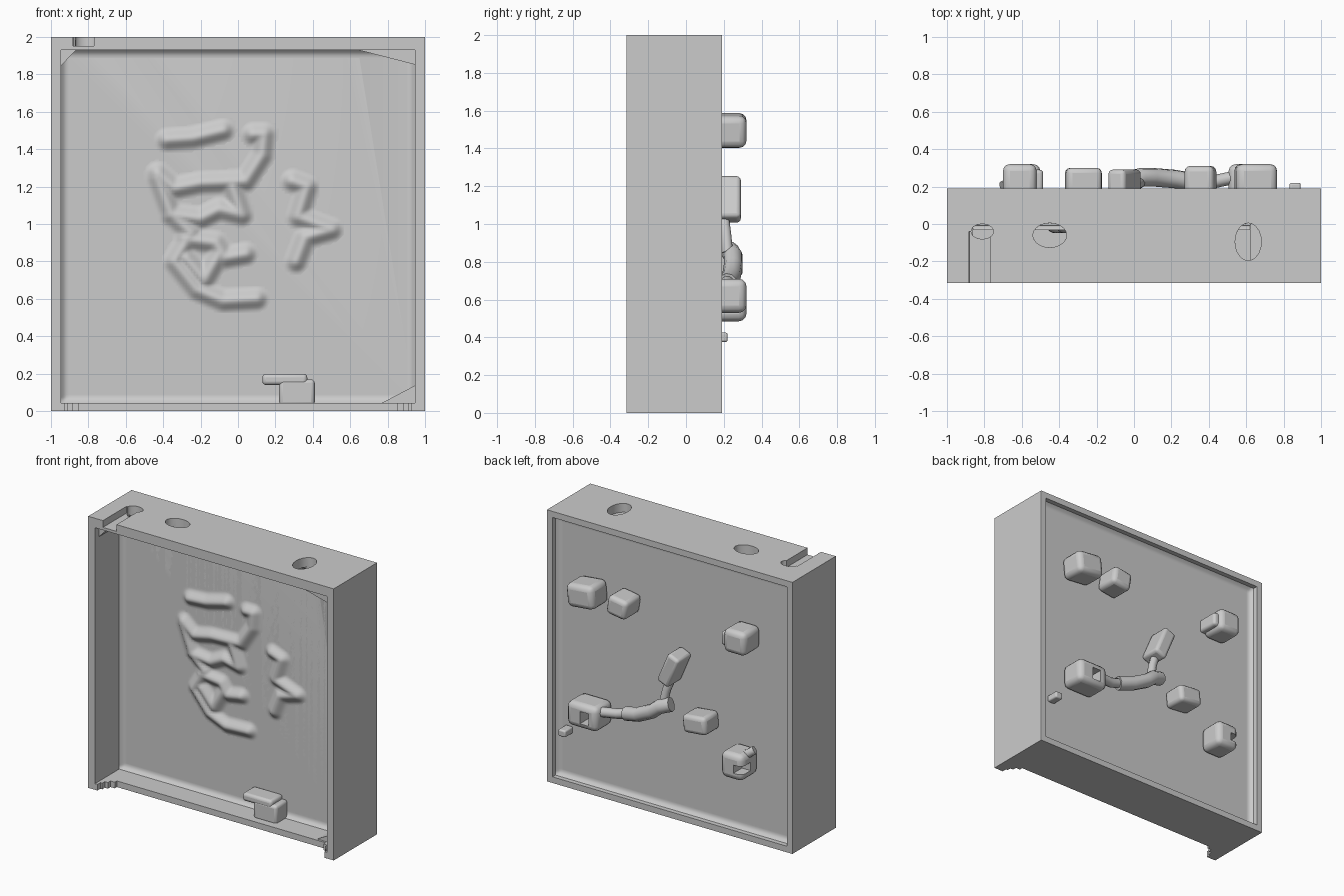
import bpy, bmesh, math
from mathutils import Vector

if "Cube" in bpy.data.objects:
    bpy.data.objects.remove(bpy.data.objects["Cube"])

FRONT, BACK = -0.008, 0.13  # panel faces


def activate(ob):
    bpy.ops.object.select_all(action='DESELECT')
    ob.select_set(True)
    bpy.context.view_layer.objects.active = ob


def box(name, lo, hi, bevel=0.0, tilt=0.0):
    lo, hi = Vector(lo), Vector(hi)
    bpy.ops.mesh.primitive_cube_add(size=1, location=(lo + hi) / 2, rotation=(0, tilt, 0))
    ob = bpy.context.object
    ob.name = name
    ob.scale = hi - lo
    bpy.ops.object.transform_apply(location=False, rotation=False, scale=True)
    if bevel:
        m = ob.modifiers.new("soft_edges", 'BEVEL')
        m.width, m.segments = bevel, 3
        bpy.ops.object.shade_smooth_by_angle(angle=math.radians(50))
    return ob


def cut(target, cutter):
    cutter.hide_render = True
    activate(target)
    m = target.modifiers.new("cut", 'BOOLEAN')
    m.operation, m.object = 'DIFFERENCE', cutter
    bpy.ops.object.modifier_apply(modifier=m.name)
    bpy.data.objects.remove(cutter, do_unlink=True)


def tube(name, pts, radius):
    cu = bpy.data.curves.new(name, 'CURVE')
    cu.dimensions, cu.bevel_depth, cu.bevel_resolution = '3D', radius, 3
    cu.use_fill_caps = True
    sp = cu.splines.new('POLY')
    sp.points.add(len(pts) - 1)
    for p, co in zip(sp.points, pts):
        p.co = (*co, 1)
    ob = bpy.data.objects.new(name, cu)
    bpy.context.collection.objects.link(ob)
    activate(ob)
    bpy.ops.object.convert(target='MESH')
    bpy.ops.object.shade_smooth_by_angle(angle=math.radians(50))


def add_mesh(name, bm):
    me = bpy.data.meshes.new(name)
    bm.to_mesh(me)
    bm.free()
    ob = bpy.data.objects.new(name, me)
    bpy.context.collection.objects.link(ob)
    return ob


def prism(name, tri, y0, y1):
    """Triangular corner fill, drawn in x-z and extruded along y."""
    bm = bmesh.new()
    f = bm.faces.new([bm.verts.new((x, y0, z)) for x, z in tri])
    ext = bmesh.ops.extrude_face_region(bm, geom=[f], use_keep_orig=True)
    for v in ext["geom"]:
        if isinstance(v, bmesh.types.BMVert):
            v.co.y = y1
    bmesh.ops.recalc_face_normals(bm, faces=bm.faces)
    add_mesh(name, bm)


# frame with a deep front pocket and a shallow back pocket
frame = box("frame", (-1, -0.315, 0), (1, 0.19, 2))
cut(frame, box("front_pocket", (-0.945, -0.5, 0.045), (0.945, FRONT, 1.93)))
cut(frame, box("back_pocket", (-0.955, BACK, 0.045), (0.955, 0.5, 1.955)))
# floor stops short of the front, curving out toward the corners
for half, y in [(0.85, -0.195), (0.885, -0.22), (0.91, -0.25), (0.925, -0.28)]:
    cut(frame, box("floor_setback", (-half, -0.5, -0.1), (half, y, 0.1)))
# holes through the top wall and a worn notch at its left corner
for x, y, rx, ry in [(0.61, -0.095, 0.07, 0.1), (-0.45, -0.06, 0.09, 0.065), (-0.81, -0.04, 0.06, 0.04)]:
    bpy.ops.mesh.primitive_cylinder_add(vertices=20, radius=1, depth=0.1, location=(x, y, 1.965))
    hole = bpy.context.object
    hole.scale = (rx, ry, 1)
    cut(frame, hole)
cut(frame, box("corner_notch", (-0.88, -0.5, 1.95), (-0.77, -0.04, 2.2)))
# the pocket floors are replaced by the sculpted panel sheets below
bm = bmesh.new()
bm.from_mesh(frame.data)
old = [f for f in bm.faces if abs(f.normal.y) > 0.9
       and any(abs(f.calc_center_median().y - y) < 0.002 for y in (FRONT, BACK))]
bmesh.ops.delete(bm, geom=old, context='FACES')
bm.to_mesh(frame.data)
bm.free()
activate(frame)
bev = frame.modifiers.new("soft_edges", 'BEVEL')
bev.width, bev.segments = 0.008, 2
bpy.ops.object.shade_smooth_by_angle(angle=math.radians(40))

# soft relief on the front of the panel
ridges = [
    [(-0.38, 1.45), (-0.24, 1.46), (-0.08, 1.5)],
    [(0.08, 1.48), (0.14, 1.48), (0.13, 1.37), (0.04, 1.23), (-0.2, 1.22), (-0.34, 1.19), (-0.43, 1.27)],
    [(-0.43, 1.25), (-0.36, 1.06), (-0.25, 0.95), (-0.34, 0.8), (-0.22, 0.65), (-0.08, 0.59), (0.1, 0.6)],
    [(-0.36, 1.05), (-0.2, 1.03), (-0.1, 1.08), (0.02, 1.05), (-0.03, 1.2)],
    [(-0.28, 0.92), (-0.12, 0.9), (-0.07, 0.82), (0.04, 0.84)],
    [(-0.1, 0.84), (-0.18, 0.7), (-0.28, 0.82)],
    [(0.29, 1.23), (0.37, 1.2), (0.32, 1.04), (0.5, 0.97), (0.36, 0.93), (0.31, 0.8)],
]
segs = [(Vector(a), Vector(b)) for r in ridges for a, b in zip(r, r[1:])]


def distance(p):
    best = 9.0
    for a, b in segs:
        d = b - a
        t = max(0, min(1, (p - a).dot(d) / d.length_squared))
        best = min(best, (a + d * t - p).length)
    return best


def relief(x, z):
    if abs(x) > 0.65 or not 0.45 < z < 1.65:
        return 0.0
    t = max(0, min(1, (0.066 - distance(Vector((x, z)))) / 0.066))
    return 0.04 * t * t * (3 - 2 * t)


def rim_fillet(x, z, half, top):
    gap = min(half - abs(x), z - 0.045, top - z)
    return 0.025 * max(0, min(1, 1 - gap / 0.035)) ** 2


def sheet(name, y, half, top, out, height):
    bm = bmesh.new()
    bmesh.ops.create_grid(bm, x_segments=130, y_segments=130, size=1)
    for v in bm.verts:
        x, z = v.co.x * half, 0.045 + (v.co.y + 1) / 2 * (top - 0.045)
        v.co = (x, y + out * (rim_fillet(x, z, half, top) + height(x, z)), z)
    for f in bm.faces:
        f.normal_update()
        if f.normal.y * out < 0:
            f.normal_flip()
    activate(add_mesh(name, bm))
    bpy.ops.object.shade_smooth()


sheet("panel_front", FRONT, 0.945, 1.93, -1, relief)
sheet("panel_back", BACK, 0.955, 1.955, 1, lambda x, z: 0.0)

# lump on the floor and rough corner fills
box("floor_lump", (0.13, -0.14, 0.14), (0.37, 0.0, 0.2), 0.02)
box("floor_lump_foot", (0.22, -0.14, 0.03), (0.41, 0.0, 0.17), 0.02)
prism("floor_corner_fill", [(0.76, 0.04), (0.95, 0.04), (0.95, 0.14)], -0.18, 0.0)
prism("top_right_fill", [(0.62, 1.935), (0.95, 1.935), (0.95, 1.85)], -0.27, 0.0)
prism("top_left_fill", [(-0.95, 1.935), (-0.86, 1.935), (-0.95, 1.84)], -0.27, 0.0)

# studs on the back: x, z, width, height, outer y, tilt
studs = [
    (0.65, 1.495, 0.22, 0.17, 0.32, 0.1), (0.355, 1.49, 0.16, 0.14, 0.31, -0.15),
    (-0.61, 1.495, 0.18, 0.17, 0.32, 0.0), (-0.53, 1.49, 0.09, 0.1, 0.29, 0.0),
    (-0.05, 1.13, 0.10, 0.24, 0.29, -0.4), (-0.27, 0.79, 0.19, 0.13, 0.30, 0.1),
    (-0.59, 0.58, 0.18, 0.19, 0.32, 0.0), (0.63, 0.62, 0.25, 0.18, 0.32, 0.0),
    (0.86, 0.4, 0.06, 0.05, 0.22, 0.0),
]
# worn hollows in some studs
hollows = {6: ((-0.75, 0.22, 0.54), (-0.61, 0.4, 0.6)), 7: ((0.57, 0.2, 0.57), (0.64, 0.4, 0.66))}
for i, (x, z, w, h, y, tilt) in enumerate(studs):
    stud = box(f"back_stud_{i + 1}", (x - w / 2, BACK - 0.005, z - h / 2), (x + w / 2, y, z + h / 2),
               min(w, h) * 0.22, tilt)
    if i in hollows:
        activate(stud)
        bpy.ops.object.modifier_apply(modifier="soft_edges")
        cut(stud, box("hollow", *hollows[i]))

# crooked links joining the studs
tube("back_link_upper", [(-0.02, 0.2, 1.03), (0.01, 0.21, 0.95), (0.03, 0.22, 0.85)], 0.03)
tube("back_link", [(-0.04, 0.23, 0.86), (0.04, 0.25, 0.83), (0.1, 0.25, 0.78), (0.22, 0.24, 0.72),
                   (0.33, 0.22, 0.69)], 0.05)
tube("back_link_lower", [(0.3, 0.22, 0.7), (0.4, 0.22, 0.67), (0.54, 0.25, 0.66)], 0.035)
tube("stud_tail", [(-0.6, 0.22, 0.63), (-0.66, 0.22, 0.66), (-0.7, 0.2, 0.69)], 0.03)
